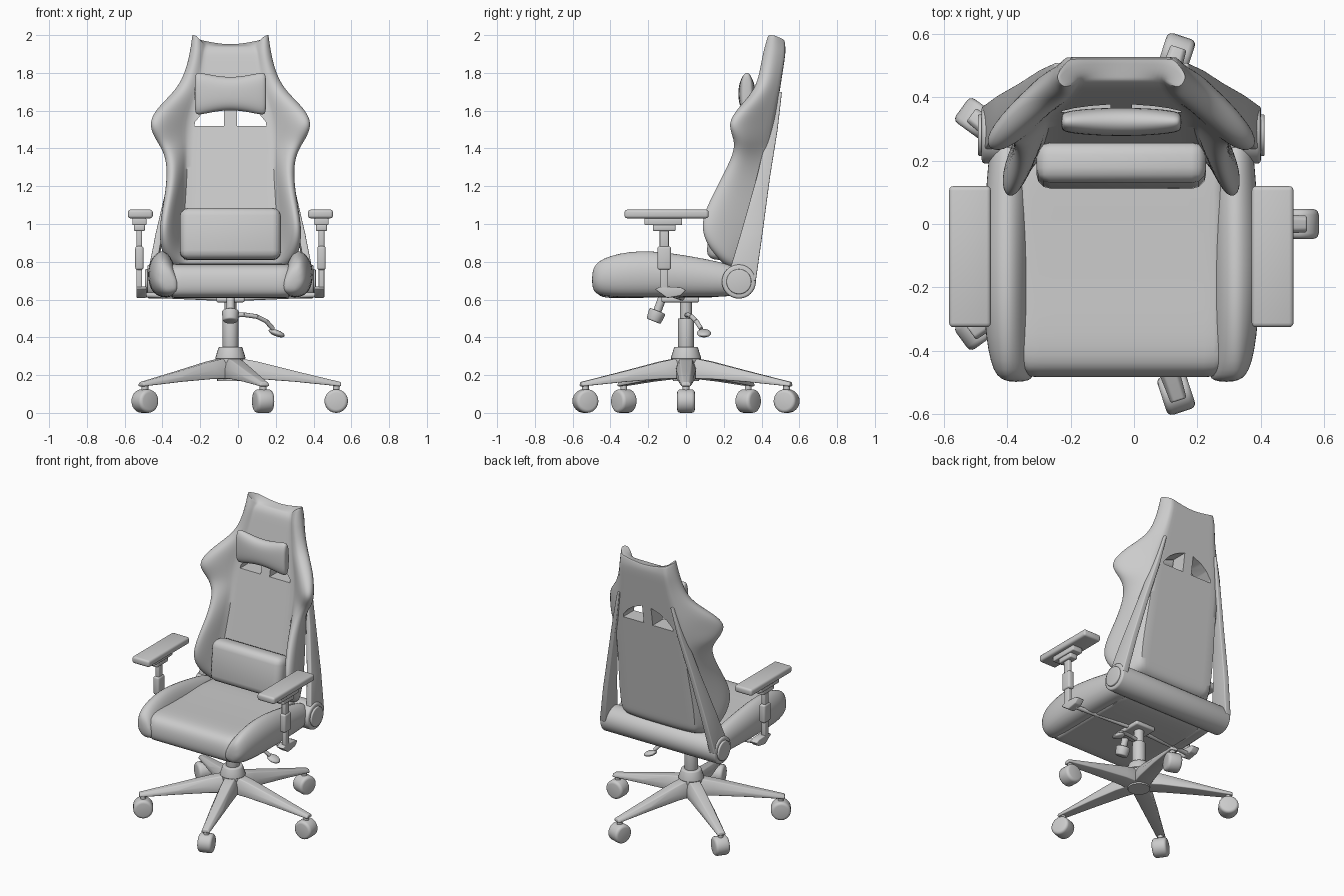
import bpy, bmesh, math
from mathutils import Vector, Matrix

if "Cube" in bpy.data.objects:
    bpy.data.objects.remove(bpy.data.objects["Cube"])

C = -0.04  # the chair's own centre line in x


def finish(name, bm, subsurf=0, bevel=0, angle=35, cutters=()):
    bmesh.ops.recalc_face_normals(bm, faces=bm.faces)
    me = bpy.data.meshes.new(name)
    bm.to_mesh(me)
    bm.free()
    ob = bpy.data.objects.new(name, me)
    ob.location.x = C
    bpy.context.collection.objects.link(ob)
    bpy.ops.object.select_all(action='DESELECT')
    ob.select_set(True)
    bpy.context.view_layer.objects.active = ob
    if subsurf:
        ob.modifiers.new("sub", 'SUBSURF').levels = subsurf
    if bevel:
        m = ob.modifiers.new("bev", 'BEVEL')
        m.width, m.segments, m.limit_method = bevel, 3, 'ANGLE'
    for c in cutters:
        m = ob.modifiers.new("cut", 'BOOLEAN')
        m.object, m.operation, m.solver = c, 'DIFFERENCE', 'EXACT'
    for m in list(ob.modifiers):
        bpy.ops.object.modifier_apply(modifier=m.name)
    bpy.ops.object.shade_smooth_by_angle(angle=math.radians(angle))
    return ob


def loft(name, rings, caps=None, creases=(), top_crease=0, **kw):
    """Skin a row of closed rings; caps lists the cap faces by ring index."""
    bm = bmesh.new()
    n = len(rings[0])
    vs = [[bm.verts.new(p) for p in r] for r in rings]
    for a, b in zip(vs, vs[1:]):
        for i in range(n):
            bm.faces.new((a[i], a[(i + 1) % n], b[(i + 1) % n], b[i]))
    for r in (vs[0], vs[-1]):
        for f in caps or [range(n)]:
            bm.faces.new([r[i] for i in f])
    lay = bm.edges.layers.float.new('crease_edge')
    for i in creases:
        for a, b in zip(vs, vs[1:]):
            bm.edges.get((a[i], b[i]))[lay] = 0.8
    for i in range(n):
        bm.edges.get((vs[-1][i], vs[-1][(i + 1) % n]))[lay] = top_crease
    return finish(name, bm, **kw)


def box(name, centre, size, bevel=0.01, rx=0):
    bm = bmesh.new()
    m = Matrix.Translation(centre) @ Matrix.Rotation(rx, 4, 'X') @ Matrix.Diagonal((*size, 1))
    bmesh.ops.create_cube(bm, size=1, matrix=m)
    return finish(name, bm, bevel=bevel)


def rod(name, a, b, r1, r2=None, bevel=0, seg=24):
    a, b = Vector(a), Vector(b)
    d = b - a
    bm = bmesh.new()
    m = Matrix.Translation((a + b) / 2) @ d.to_track_quat('Z', 'Y').to_matrix().to_4x4()
    bmesh.ops.create_cone(bm, cap_ends=True, segments=seg, radius1=r1,
                          radius2=r1 if r2 is None else r2, depth=d.length, matrix=m)
    return finish(name, bm, bevel=bevel)


# Five-star base with casters
for k in range(5):
    t = math.radians(72 * k)
    u, v = Vector((math.cos(t), math.sin(t), 0)), Vector((-math.sin(t), math.cos(t), 0))
    rings = []
    for r, w, z0, z1 in ((0.02, .055, .18, .295), (0.14, .052, .18, .272),
                         (0.34, .042, .165, .222), (0.585, .026, .14, .163)):
        rings.append([u * r + v * x + Vector((0, 0, z)) for x, z in
                      ((-w, z0), (w, z0), (w, (z0 + z1) / 2), (w * .6, z1), (-w * .6, z1), (-w, (z0 + z1) / 2))])
    loft("base_leg", rings, bevel=0.006)
    p = u * 0.56
    rod("caster_stem", p + Vector((0, 0, .07)), p + Vector((0, 0, .15)), .018)
    w = p + Vector((0, 0, .0625))
    rod("caster_wheel", w - v * .047, w + v * .047, .0625, bevel=.018)

# Gas column
rod("base_hub", (0, 0, .17), (0, 0, .29), .07, .075)
rod("hub_collar", (0, 0, .285), (0, 0, .35), .082, .062, bevel=.008)
rod("column_sleeve", (0, 0, .34), (0, 0, .50), .042, bevel=.004)
rod("column_piston", (0, 0, .49), (0, 0, .61), .031)
box("tilt_plate", (0, -.03, .6), (.15, .2, .03))

# Tilt knob and height lever
rod("knob_shaft", (0, -.125, .61), (0, -.155, .53), .022)
rod("tilt_knob", (0, -.15, .54), (0, -.172, .485), .046, .04, bevel=.008)
path = [(.0, 0, .515), (.07, .01, .52), (.14, .03, .51), (.19, .055, .485), (.225, .08, .445)]
for a, b in zip(path, path[1:]):
    rod("height_lever", a, b, .012, seg=12)
bm = bmesh.new()
bmesh.ops.create_uvsphere(bm, u_segments=20, v_segments=12, radius=1,
                          matrix=Matrix.Translation((.245, .095, .422)) @ Matrix.Rotation(.35, 4, 'Y')
                          @ Matrix.Diagonal((.045, .038, .017, 1)))
finish("lever_paddle", bm)

# Seat cushion and side bolsters
prof = [(-.485, .70), (-.47, .765), (-.41, .795), (-.2, .785), (.1, .785), (.28, .785),
        (.29, .70), (.28, .61), (0, .61), (-.3, .61), (-.44, .605), (-.48, .635)]
loft("seat_cushion", [[(x, y, z) for y, z in prof] for x in (-.32, -.31, 0, .31, .32)], subsurf=2)
for s in (1, -1):
    rings = []
    for y, zb, zt, xo in ((-.50, .65, .755, .37), (-.46, .61, .825, .415), (-.25, .605, .875, .44),
                          (0, .61, .84, .435), (.2, .61, .80, .42), (.28, .62, .77, .41)):
        rings.append([(s * x, y, zb + h * (zt - zb)) for x, h in
                      ((.27, 0), (.28, .5), (.315, .9), (.37, 1.04), (xo - .005, .78), (xo + .005, .4), (xo - .03, 0))])
    loft("seat_bolster", rings, subsurf=2)

# Cutters for the two openings below the headrest
cutters = []
for s in (1, -1):
    hole = [(.034, 1.52), (.19, 1.52), (.188, 1.54), (.15, 1.585), (.10, 1.62), (.034, 1.645)]
    c = loft("opening_cutter", [[(s * x, y, z) for x, z in hole] for y in (.2, .7)])
    c.hide_render = True
    cutters.append(c)

# Backrest: z, panel half width, wing crest x and y, outer x and y
levels = [(.76, .23, .30, .22, .34, .27), (.86, .25, .335, .095, .395, .17),
          (.97, .25, .345, .035, .405, .12), (1.08, .245, .33, .06, .385, .15),
          (1.22, .235, .30, .14, .36, .22), (1.36, .23, .30, .22, .365, .29),
          (1.44, .225, .35, .235, .43, .30), (1.53, .22, .405, .18, .475, .25),
          (1.62, .20, .345, .25, .425, .32), (1.72, .17, .24, .355, .30, .42),
          (1.83, .15, .20, .38, .25, .44), (1.92, .14, .18, .395, .23, .455),
          (1.96, .13, .18, .42, .215, .465)]
rings = []
for z, xi, xw, yw, xo, yo in levels:
    top = z > 1.95
    yb = .35 + (z - .76) * .155 - (.015 if top else 0)
    yf = yb - (.15 - (z - .76) * .045) + (.03 if top else 0)
    zc, zh, zm = (1.945, 2.015, 1.985) if top else (z, z, z)
    half = [(xi, yf, zc), (xw, yw, zh), (xo, yo, zh), (xi + .035, yb, zm)]
    rings.append([(0, yf, zc)] + half + [(0, yb, zc)] + [(-x, y, q) for x, y, q in reversed(half)])
back = loft("backrest", rings, caps=[(0, 1, 4, 5), (1, 2, 3, 4), (5, 6, 9, 0), (6, 7, 8, 9)],
            creases=(1, 9, 4, 6), top_crease=.7, subsurf=3, cutters=cutters, angle=40)
for c in cutters:
    bpy.data.objects.remove(c)
zmax = max(v.co.z for v in back.data.vertices)
for v in back.data.vertices:  # bring the horn tips to full height
    if v.co.z > 1.9:
        v.co.z = 1.9 + (v.co.z - 1.9) * .1 / (zmax - 1.9)

# Lumbar and head pillows
box("lumbar_pillow", (0, .185, .947), (.535, .13, .275), bevel=.045, rx=-.1)
rings = []
for x, h, d in ((-.19, .095, .02), (-.178, .112, .032), (-.09, .092, .04), (0, .082, .042),
                (.09, .092, .04), (.178, .112, .032), (.19, .095, .02)):
    rings.append([(x, .322 + a * d, 1.69 + b * h) for a, b in
                  ((-1, -.7), (-1.1, 0), (-1, .7), (-.4, 1.05), (.4, 1.05), (1, .7), (1.1, 0), (1, -.7), (.4, -1.05), (-.4, -1.05))])
loft("head_pillow", rings, subsurf=2)

# Rear hinge tube and the tapering side struts
rod("hinge_tube", (-.44, .28, .695), (.44, .28, .695), .09, bevel=.012, seg=40)
for s in (1, -1):
    rod("hinge_cap", (s * .43, .28, .695), (s * .452, .28, .695), .066, bevel=.006, seg=32)
    rings = []
    for z, x, y0, y1, w in ((.70, .425, .215, .37, .02), (.95, .378, .29, .405, .018),
                            (1.25, .31, .375, .445, .016), (1.5, .25, .435, .485, .014),
                            (1.7, .205, .475, .508, .008)):
        rings.append([(s * (x + a), y, z) for a, y in ((-w, y0), (w, y0), (w * .8, y1), (-w * 1.4, y1))])
    loft("back_strut", rings, bevel=.006)

# Armrests
for s in (1, -1):
    x = s * .482
    box("arm_pad", (s * .477, -.103, 1.053), (.132, .445, .046), bevel=.014)
    box("arm_pad_plate", (x, -.12, 1.012), (.075, .20, .036), bevel=.006)
    box("arm_pad_mount", (x, -.115, .98), (.058, .12, .035), bevel=.008)
    box("arm_upper_post", (x, -.115, .92), (.03, .048, .12), bevel=.008)
    box("arm_sleeve", (x, -.115, .82), (.044, .072, .125), bevel=.012)
    box("arm_lower_post", (x, -.115, .705), (.03, .042, .13), bevel=.006)
    foot = [(-.165, .655), (-.13, .67), (-.03, .665), (.0, .65), (-.03, .62), (-.10, .608)]
    loft("arm_foot", [[(s * q, y, z) for y, z in foot] for q in (.445, .497)], bevel=.006)
    rod("arm_bar", (s * .46, -.07, .625), (s * .05, -.02, .607), .014, seg=12)
